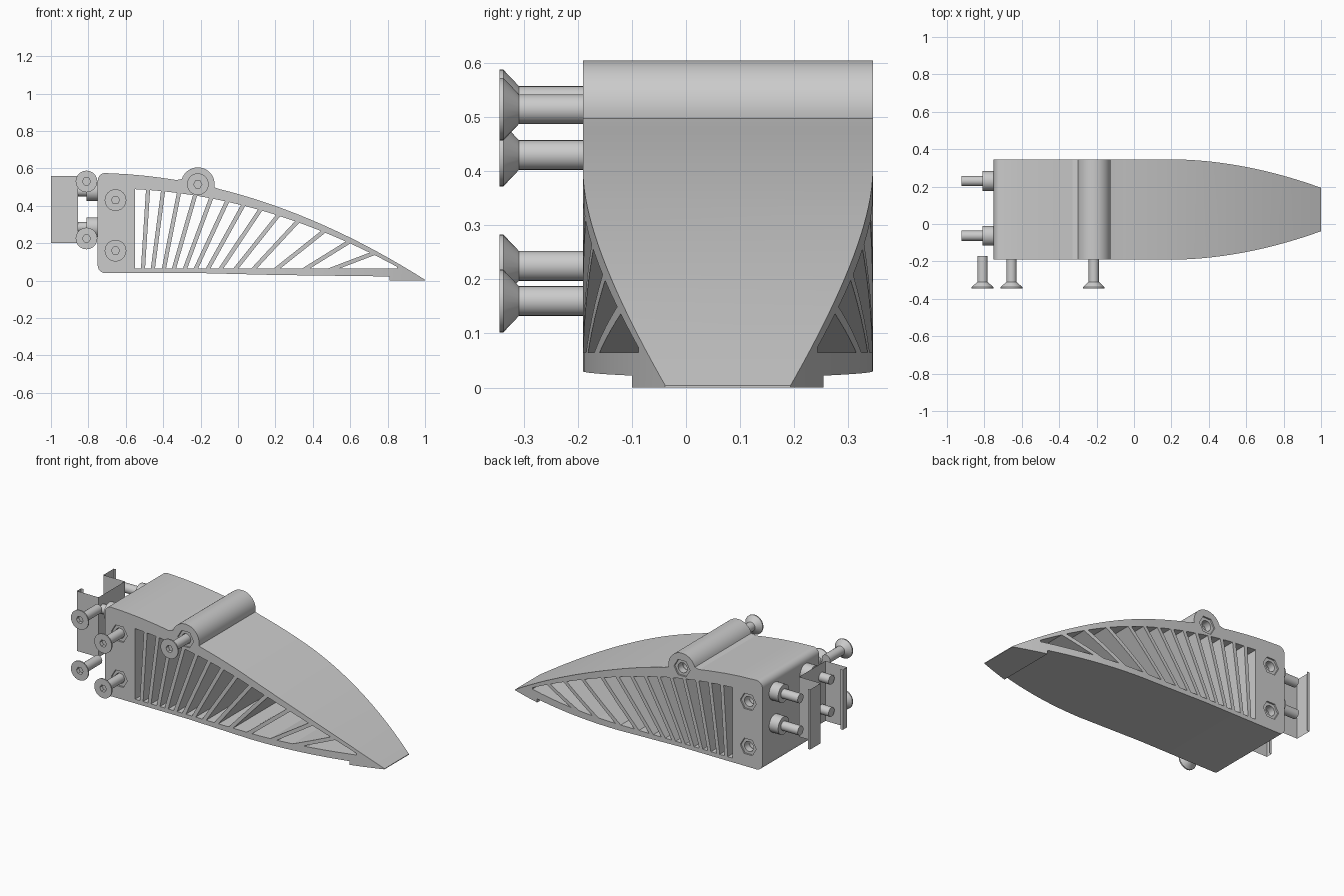
import bpy, bmesh, math
from mathutils import Vector, Matrix

if "Cube" in bpy.data.objects:
    bpy.data.objects.remove(bpy.data.objects["Cube"])

YC, HALF = 0.0775, 0.268          # body mid-plane and half width


def make(name, bm):
    bmesh.ops.recalc_face_normals(bm, faces=bm.faces)
    me = bpy.data.meshes.new(name)
    bm.to_mesh(me)
    bm.free()
    ob = bpy.data.objects.new(name, me)
    bpy.context.collection.objects.link(ob)
    return ob


def smooth(ob, angle=30):
    bpy.ops.object.select_all(action='DESELECT')
    ob.select_set(True)
    bpy.context.view_layer.objects.active = ob
    bpy.ops.object.shade_smooth_by_angle(angle=math.radians(angle))


def prism(bm, pts, place, a, b):
    """Extrude a 2D outline between a and b; place maps (u, v, depth) to 3D."""
    lo = [bm.verts.new(place(u, v, a)) for u, v in pts]
    hi = [bm.verts.new(place(u, v, b)) for u, v in pts]
    bm.faces.new(lo)
    bm.faces.new(hi[::-1])
    n = len(pts)
    for i in range(n):
        j = (i + 1) % n
        bm.faces.new((lo[i], hi[i], hi[j], lo[j]))


def side(u, v, d):
    return (u, d, v)


def plan(u, v, d):
    return (u, v, d)


def boolean(ob, cutter, op):
    m = ob.modifiers.new(op, 'BOOLEAN')
    m.operation, m.object, m.solver = op, cutter, 'EXACT'
    dg = bpy.context.evaluated_depsgraph_get()
    me = bpy.data.meshes.new_from_object(ob.evaluated_get(dg))
    ob.modifiers.clear()
    ob.data = me
    bpy.data.objects.remove(cutter)


def lathe(name, prof, loc, axis, n=24, closed=False):
    """Spin (radius, depth, is_hex) rings about +axis starting at loc."""
    bm = bmesh.new()
    rot = Vector((0, 0, 1)).rotation_difference(Vector(axis)).to_matrix().to_4x4()
    rings = []
    for r, t, hexa in prof:
        ring = []
        for i in range(n):
            a = 2 * math.pi * i / n
            k = math.cos(math.pi / 6) / math.cos(a % (math.pi / 3) - math.pi / 6) if hexa else 1
            ring.append(bm.verts.new((r * k * math.cos(a), r * k * math.sin(a), t)))
        rings.append(ring)
    pairs = list(zip(rings, rings[1:])) + ([(rings[-1], rings[0])] if closed else [])
    for p, q in pairs:
        for i in range(n):
            j = (i + 1) % n
            bm.faces.new((p[i], p[j], q[j], q[i]))
    if not closed:
        bm.faces.new(rings[0])
        bm.faces.new(rings[-1])
    bm.transform(Matrix.Translation(loc) @ rot)
    ob = make(name, bm)
    smooth(ob)
    return ob


def top(x):
    """Curved roof line, a cubic through four read-off points."""
    P = [(-0.71, 0.575), (-0.31, 0.534), (0.33, 0.35), (1, 0.004)]
    s = 0
    for i, (xi, zi) in enumerate(P):
        for j, (xj, _) in enumerate(P):
            if i != j:
                zi *= (x - xj) / (xi - xj)
        s += zi
    return s


def arc(cx, cz, r, a0, a1, n):
    return [(cx + r * math.cos(math.radians(a0 + (a1 - a0) * i / n)),
             cz + r * math.sin(math.radians(a0 + (a1 - a0) * i / n))) for i in range(n + 1)]


# body side profile: rounded rear, boss on the roof, curved nose, stepped foot
BX, BZ, BR = -0.215, 0.515, 0.09
boss = [p for p in arc(BX, BZ, BR, 200, -30, 36) if p[1] > top(p[0]) + 0.002]
outline = arc(-0.71, 0.08, 0.04, 270, 180, 6) + arc(-0.71, 0.535, 0.04, 180, 95, 6)
outline += [(x, top(x)) for x in (-0.6, -0.5, -0.4, -0.33)] + boss
outline += [(-0.1 + 1.1 * i / 24, top(-0.1 + 1.1 * i / 24)) for i in range(25)]
outline += [(1, 0), (0.81, 0), (0.81, 0.022), (0.2, 0.03), (-0.2, 0.04)]
bm = bmesh.new()
prism(bm, outline, side, YC - HALF, YC + HALF)
body = make("body", bm)

# plan shape narrowing to the nose
edge = [(0.2 + 0.82 * i / 20, HALF - 0.152 * (0.82 * i / 20 / 0.8) ** 1.9) for i in range(1, 21)]
edge = [(-0.9, HALF + 0.02), (0.19, HALF + 0.02), (0.2, HALF + 0.0005)] + edge
bm = bmesh.new()
prism(bm, [(x, YC + w) for x, w in edge] + [(x, YC - w) for x, w in edge[::-1]], plan, -0.1, 0.8)
boolean(body, make("plan_cutter", bm), 'INTERSECT')

# slanted through-slots leaving a fan of slats
Z0 = 0.065


def inner(x):
    return max(top(x) - 0.055 + 0.04 * x, Z0 + 0.001)


foot = [-.508, -.455, -.396, -.342, -.283, -.225, -.16, -.091, -.011, .086, .209, .364, .513]
head = [-.481, -.401, -.316, -.23, -.144, -.059, .027, .118, .214, .316, .455, .588, .717]
lefts, rights = [(-0.55, -0.55)], []
for b, t in zip(foot, head):
    m = (inner(t) - Z0) / (t - b)
    k = (inner(t - 0.01) - inner(t + 0.01)) / 0.02
    h = 0.011 * math.sqrt(1 + m * m) / m
    ht = h * m / (m + k)
    rights.append((b - h, t - ht))
    lefts.append((b + h, t + ht))
rights.append((0.85, 0.85))
bm = bmesh.new()
for (lb, lt), (rb, rt) in zip(lefts, rights):
    xs = [rt + (lt - rt) * i / 4 for i in range(5)]
    prism(bm, [(lb, Z0), (rb, Z0)] + [(x, inner(x)) for x in xs], side, -0.5, 0.6)
boolean(body, make("slot_cutter", bm), 'DIFFERENCE')

# hexagonal nut pockets with bores
bolts = [(-0.655, 0.43), (-0.655, 0.16), (BX, BZ)]
for sign in (-1, 1):
    bm = bmesh.new()
    y = YC + sign * HALF
    for x, z in bolts:
        prism(bm, arc(x, z, 0.053, 0, 300, 5), side, y - 0.05, y + 0.05)
    boolean(body, make("pocket_cutter", bm), 'DIFFERENCE')
bm = bmesh.new()
for x, z in bolts:
    prism(bm, arc(x, z, 0.029, 0, 345, 23), side, -0.4, 0.5)
boolean(body, make("bore_cutter", bm), 'DIFFERENCE')
smooth(body, 20)

# nuts sitting in the pockets
nut = [(0.03, 0, 0), (0.051, 0, 1), (0.051, 0.042, 1), (0.03, 0.042, 0)]
for x, z in bolts:
    lathe("nut_back", nut, (x, YC + HALF - 0.049, z), (0, 1, 0), closed=True)
    lathe("nut_front", nut, (x, YC - HALF + 0.049, z), (0, -1, 0), closed=True)

# countersunk screws pulled out to the front
csk = [(0.022, 0.022, 1), (0.022, 0, 1), (0.058, 0, 0), (0.058, 0.007, 0),
       (0.0275, 0.036, 0), (0.0275, 0.175, 0)]
for x, z in bolts + [(-0.81, 0.53), (-0.81, 0.225)]:
    lathe("countersunk_screw", csk, (x, -0.345, z), (0, 1, 0))

# cap screws on the rear face
cap = [(0.024, 0.03, 1), (0.024, 0, 1), (0.053, 0, 0), (0.053, 0.06, 0),
       (0.0275, 0.06, 0), (0.0275, 0.172, 0)]
for y in (-0.063, 0.23):
    for z in (0.285, 0.478):
        lathe("cap_screw", cap, (-0.75, y, z), (-1, 0, 0))

# folded sheet rail behind the body, open at its ends
path = [(-0.985, -0.06), (-1, -0.06), (-1, -0.1), (-0.856, -0.1), (-0.856, 0.15),
        (-1, 0.15), (-1, 0.25), (-0.985, 0.25)]
bm = bmesh.new()
rows = [[bm.verts.new((x, y, z)) for x, y in path] for z in (0.2, 0.56)]
for i in range(len(path) - 1):
    bm.faces.new((rows[0][i], rows[0][i + 1], rows[1][i + 1], rows[1][i]))
make("mounting_rail", bm)
